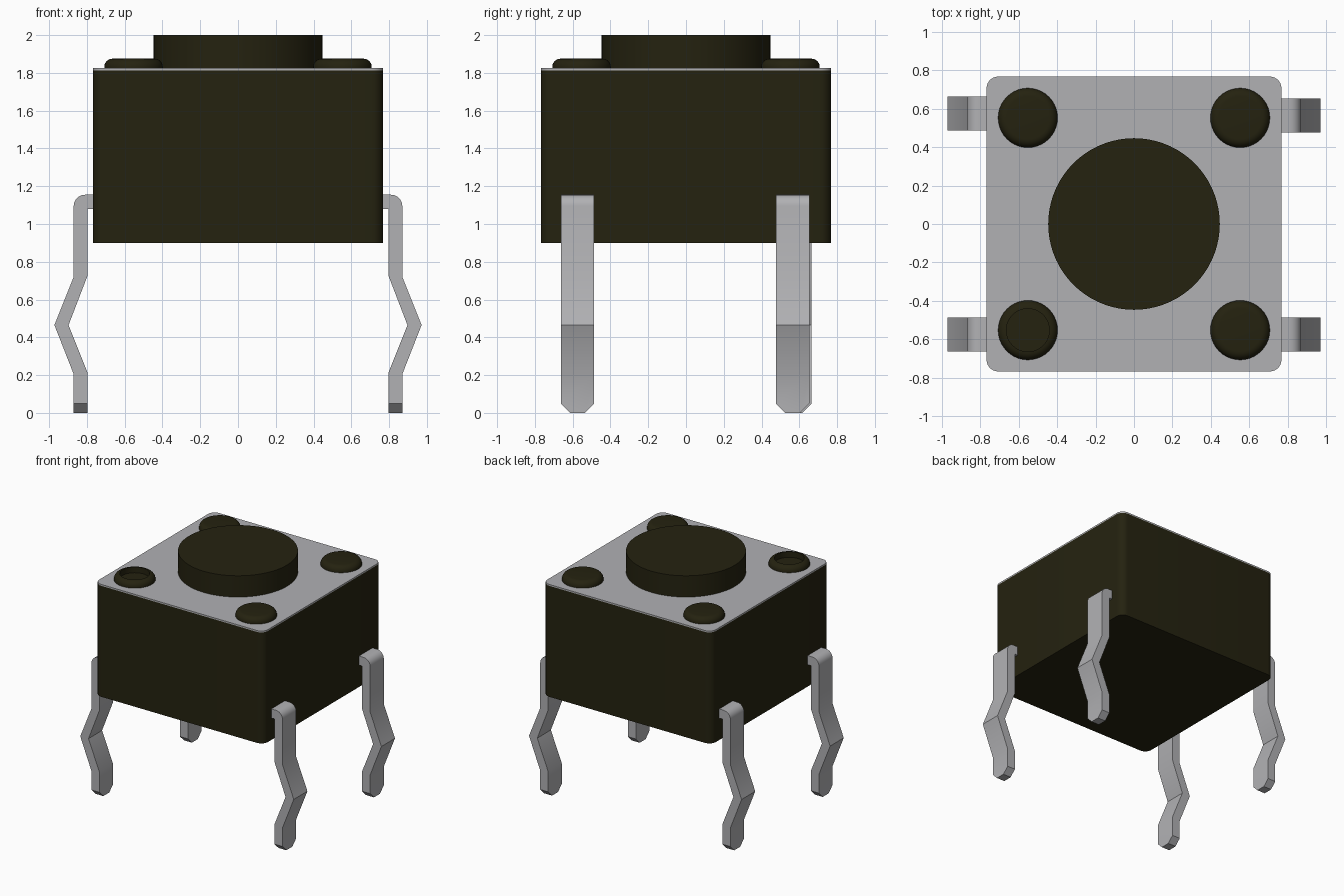
import bpy, bmesh, math

cube = bpy.data.objects.get("Cube")
if cube:
    bpy.data.objects.remove(cube)


def material(name, rgb):
    m = bpy.data.materials.new(name)
    m.use_nodes = True
    m.diffuse_color = (*rgb, 1)
    bsdf = next(n for n in m.node_tree.nodes if n.type == 'BSDF_PRINCIPLED')
    bsdf.inputs["Base Color"].default_value = (*rgb, 1)
    return m


PLASTIC = material("dark olive plastic", (0.018, 0.016, 0.005))
METAL = material("grey metal", (0.44, 0.44, 0.455))


def finish(name, bm, mat, location=(0, 0, 0)):
    bmesh.ops.recalc_face_normals(bm, faces=bm.faces)
    mesh = bpy.data.meshes.new(name)
    bm.to_mesh(mesh)
    bm.free()
    mesh.materials.append(mat)
    ob = bpy.data.objects.new(name, mesh)
    ob.location = location
    bpy.context.collection.objects.link(ob)
    bpy.ops.object.select_all(action='DESELECT')
    ob.select_set(True)
    bpy.context.view_layer.objects.active = ob
    bpy.ops.object.shade_smooth_by_angle(angle=math.radians(32))
    return ob


def extrude(points, vector):
    """Solid made by sweeping a closed outline along a vector."""
    bm = bmesh.new()
    face = bm.faces.new([bm.verts.new(p) for p in points])
    ext = bmesh.ops.extrude_face_region(bm, geom=[face])["geom"]
    bmesh.ops.translate(bm, vec=vector,
                        verts=[g for g in ext if isinstance(g, bmesh.types.BMVert)])
    return bm


def rounded_block(name, half, radius, z0, z1, mat):
    pts = []
    for q, (sx, sy) in enumerate([(1, 1), (-1, 1), (-1, -1), (1, -1)]):
        for i in range(9):
            a = math.pi / 2 * (q + i / 8)
            pts.append((sx * (half - radius) + radius * math.cos(a),
                        sy * (half - radius) + radius * math.sin(a), z0))
    return finish(name, extrude(pts, (0, 0, z1 - z0)), mat)


def lathe(name, profile, mat, location, steps):
    bm = bmesh.new()
    verts = [bm.verts.new((r, 0, z)) for r, z in profile]
    edges = [bm.edges.new(pair) for pair in zip(verts, verts[1:])]
    bmesh.ops.spin(bm, geom=verts + edges, cent=(0, 0, 0), axis=(0, 0, 1),
                   angle=2 * math.pi, steps=steps)
    bmesh.ops.remove_doubles(bm, verts=bm.verts, dist=1e-5)
    return finish(name, bm, mat, location)


# Housing, cover plate and push button
rounded_block("housing", 0.768, 0.06, 0.90, 1.813, PLASTIC)
rounded_block("cover_plate", 0.768, 0.06, 1.813, 1.825, METAL)
lathe("push_button", [(0, 1.80), (0.447, 1.80), (0.447, 2.0), (0, 2.0)],
      PLASTIC, (0, 0, 0), 72)

# Rounded rivets on the cover; the front left one on screen is hollow
rim = [(0.112 + 0.043 * math.cos(a), 1.832 + 0.043 * math.sin(a))
       for a in [math.pi / 2 * i / 6 for i in range(7)]]
for sx, side in ((1, "left"), (-1, "right")):
    for sy, end in ((-1, "front"), (1, "back")):
        hollow = sx < 0 and sy < 0
        top = [(0.112, 1.828), (0, 1.828)] if hollow else [(0, 1.875)]
        lathe(f"rivet_{end}_{side}", [(0, 1.815), (0.155, 1.815)] + rim + top,
              PLASTIC, (sx * 0.553, sy * 0.553, 0), 40)

# Bent pins: side outline swept across the width, with chamfered tips
bend = [(0.81 + 0.06 * math.sin(a), 1.095 + 0.06 * math.cos(a))
        for a in [math.pi / 2 * i / 6 for i in range(7)]]
outline = [(0.74, 1.155)] + bend + [
    (0.87, 0.72), (0.972, 0.465), (0.87, 0.205), (0.87, 0),
    (0.797, 0), (0.797, 0.215), (0.897, 0.465), (0.797, 0.725),
    (0.797, 1.08), (0.74, 1.08)]
WIDTH = 0.177
for sx, side in ((1, "left"), (-1, "right")):
    for end, y0 in (("front", -0.663), ("back", 0.476 if sx > 0 else 0.488)):
        bm = extrude([(sx * x, y0, z) for x, z in outline], (0, WIDTH, 0))
        tips = [e for e in bm.edges
                if all(abs(v.co.z) < 1e-6 for v in e.verts)
                and abs(e.verts[0].co.y - e.verts[1].co.y) < 1e-6]
        bmesh.ops.bevel(bm, geom=tips, offset=0.05, segments=1, affect='EDGES')
        finish(f"pin_{end}_{side}", bm, METAL)
